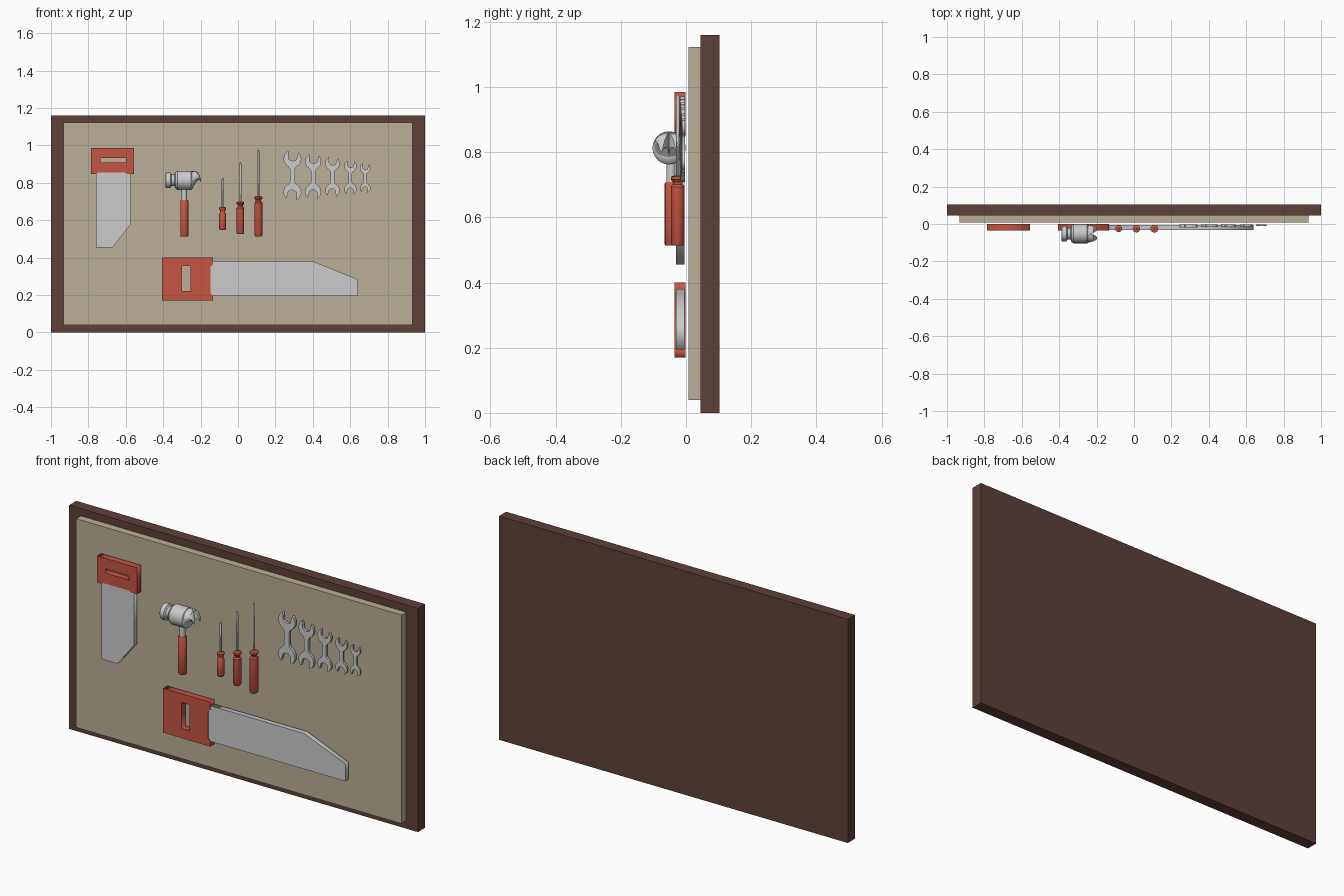
import bpy, bmesh
from math import sin, cos, pi, radians
from mathutils import Matrix

if "Cube" in bpy.data.objects:
    bpy.data.objects.remove(bpy.data.objects["Cube"])


def material(name, rgb):
    m = bpy.data.materials.new(name)
    m.diffuse_color = (*rgb, 1)
    m.use_nodes = True
    m.node_tree.nodes["Principled BSDF"].inputs["Base Color"].default_value = m.diffuse_color
    return m


BROWN = material("dark_wood", (0.11, 0.051, 0.041))
TAN = material("pegboard_tan", (0.49, 0.43, 0.31))
RED = material("red_grip", (0.57, 0.09, 0.055))


def finish(name, bm, mat=None, smooth=False):
    bmesh.ops.recalc_face_normals(bm, faces=bm.faces)
    me = bpy.data.meshes.new(name)
    bm.to_mesh(me)
    bm.free()
    ob = bpy.data.objects.new(name, me)
    bpy.context.collection.objects.link(ob)
    if mat:
        me.materials.append(mat)
    if smooth:
        bpy.ops.object.select_all(action='DESELECT')
        ob.select_set(True)
        bpy.context.view_layer.objects.active = ob
        bpy.ops.object.shade_smooth_by_angle(angle=radians(35))
    return ob


def box(name, x, y, z, mat):
    bm = bmesh.new()
    bmesh.ops.create_cube(bm, size=1)
    for v in bm.verts:
        v.co = [(r[0] + r[1]) / 2 + c * (r[1] - r[0]) for r, c in zip((x, y, z), v.co)]
    return finish(name, bm, mat)


def plate(name, loops, y0, y1, mat=None):
    """Flat plate from x-z outlines (later loops are holes), between y0 and y1."""
    cu = bpy.data.curves.new(name, 'CURVE')
    cu.dimensions, cu.fill_mode = '2D', 'BOTH'
    cu.extrude = (y1 - y0) / 2
    for pts in loops:
        sp = cu.splines.new('POLY')
        sp.points.add(len(pts) - 1)
        for p, (x, z) in zip(sp.points, pts):
            p.co = (x, z, 0, 1)
        sp.use_cyclic_u = True
    ob = bpy.data.objects.new(name, cu)
    bpy.context.collection.objects.link(ob)
    ob.location.y = (y0 + y1) / 2
    ob.rotation_euler.x = pi / 2
    if mat:
        cu.materials.append(mat)
    bpy.ops.object.select_all(action='DESELECT')
    ob.select_set(True)
    bpy.context.view_layer.objects.active = ob
    bpy.ops.object.convert(target='MESH')
    return ob


def lathe(name, profile, loc, mat=None, segs=16, along_x=False):
    """Turned solid from (height, radius) pairs, closed at both ends."""
    bm = bmesh.new()
    rings = [[bm.verts.new((r * cos(2 * pi * i / segs), r * sin(2 * pi * i / segs), h))
              for i in range(segs)] for h, r in profile]
    for a, b in zip(rings, rings[1:]):
        for i in range(segs):
            j = (i + 1) % segs
            bm.faces.new((a[i], a[j], b[j], b[i]))
    bm.faces.new(rings[0])
    bm.faces.new(rings[-1])
    m = Matrix.Translation(loc)
    if along_x:
        m = m @ Matrix.Rotation(pi / 2, 4, 'Y')
    bm.transform(m)
    return finish(name, bm, mat, True)


# Board
box("back_board", (-1, 1), (0.045, 0.103), (0, 1.16), BROWN)
box("front_panel", (-0.933, 0.933), (0.007, 0.045), (0.04, 1.122), TAN)


# Saws: same outline, the small one shortened and hung vertically
def saw(name, place):
    outline = [(0, -.115), (.27, -.115), (.27, -.087), (.258, -.077), (.258, .067),
               (.27, .077), (.27, .115), (0, .115)]
    slot = [(.105, -.065), (.15, -.065), (.15, .07), (.105, .07)]
    blade = [(.255, -.09), (1.043, -.09), (1.043, 0), (.805, .095), (.255, .095)]
    plate(name + "_handle", [[place(*p) for p in l] for l in (outline, slot)], -.035, -.001, RED)
    plate(name + "_blade", [[place(*p) for p in blade]], -.031, -.005)


saw("large_saw", lambda u, v: (-.405 + u, .285 + v))
saw("small_saw", lambda u, v: (-.67 + v, .985 - .508 * u))

# Hammer
HX = -0.287
lathe("hammer_grip", [(.513, .019), (.517, .0215), (.703, .0215), (.708, .018)],
      (HX, -.044, 0), RED)
lathe("hammer_neck", [(.70, .014), (.80, .014)], (HX, -.046, 0))
lathe("hammer_head", [(-.388, .036), (-.384, .041), (-.362, .041), (-.356, .031), (-.339, .031),
                      (-.335, .043), (-.324, .051), (-.25, .051), (-.241, .044), (-.236, .03)],
      (0, -.052, .813), segs=24, along_x=True)

# Claw: two mirrored prongs lofted through half-oval sections
bm = bmesh.new()
sections = [(-.252, .766, .862, 0, .048), (-.232, .79, .863, 0, .045), (-.217, .813, .857, .004, .04),
            (-.204, .814, .838, .013, .034), (-.197, .802, .81, .02, .028)]
for side in (-1, 1):
    rings = []
    for x, lo, hi, yi, yo in sections:
        ang = [radians(-90 + 22.5 * k) for k in range(9)]
        rings.append([bm.verts.new((x, -.052 + side * (yi + (yo - yi) * cos(a)),
                                    (lo + hi) / 2 + (hi - lo) / 2 * sin(a))) for a in ang])
    for a, b in zip(rings, rings[1:]):
        for i in range(9):
            j = (i + 1) % 9
            bm.faces.new((a[i], a[j], b[j], b[i]))
    bm.faces.new(rings[0])
    bm.faces.new(rings[-1])
finish("hammer_claw", bm, None, True)

# Screwdrivers: x, handle bottom, handle top, tip, radius
for n, (x, z0, z1, tip, r) in enumerate([(-.082, .548, .67, .825, .0185),
                                         (.013, .527, .70, .907, .02),
                                         (.109, .513, .728, .977, .021)], 1):
    prof = [(z0, r * .8), (z0 + .006, r), (z1 - .035, r), (z1 - .027, r * .7), (z1 - .02, r * .7),
            (z1 - .012, r), (z1 - .003, r), (z1, r * .5)]
    lathe(f"screwdriver_grip_{n}", prof, (x, -.025, 0), RED)
    lathe(f"screwdriver_shaft_{n}", [(z1 - .01, .0055), (tip - .01, .0055), (tip, .003)],
          (x, -.025, 0), None, 10)


# Wrenches: one open end, repeated turned by 180 degrees
def wrench(name, x, z0, z1):
    zc, half = (z0 + z1) / 2, (z1 - z0) / 2
    r, w = half * .355, half * .1
    hc, tilt = half - r * .94, radians(82)

    def polar(rad, a):
        return rad * cos(a), hc + rad * sin(a)
    end = [(w, 0), (w, hc - r * 1.15)]
    gap = radians(36)
    end += [polar(r, -radians(62) + k / 10 * (tilt - gap + radians(62))) for k in range(11)]
    for a, rad in ((-55, .62), (-95, .45), (-145, .28), (180, .22), (145, .28), (95, .45), (55, .62)):
        end.append(polar(r * rad, tilt + radians(a)))
    end += [polar(r, tilt + gap + k / 10 * (radians(242) - tilt - gap)) for k in range(11)]
    end.append((-w, hc - r * 1.15))
    pts = [(x + s * px, zc + s * pz) for s in (1, -1) for px, pz in end]
    t = half * .11
    plate(name, [pts], -.003 - t, -.003)


for n, (x, z0, z1) in enumerate([(.291, .705, .973), (.402, .711, .955), (.505, .722, .94),
                                 (.601, .733, .92), (.68, .744, .905)], 1):
    wrench(f"wrench_{n}", x, z0, z1)
